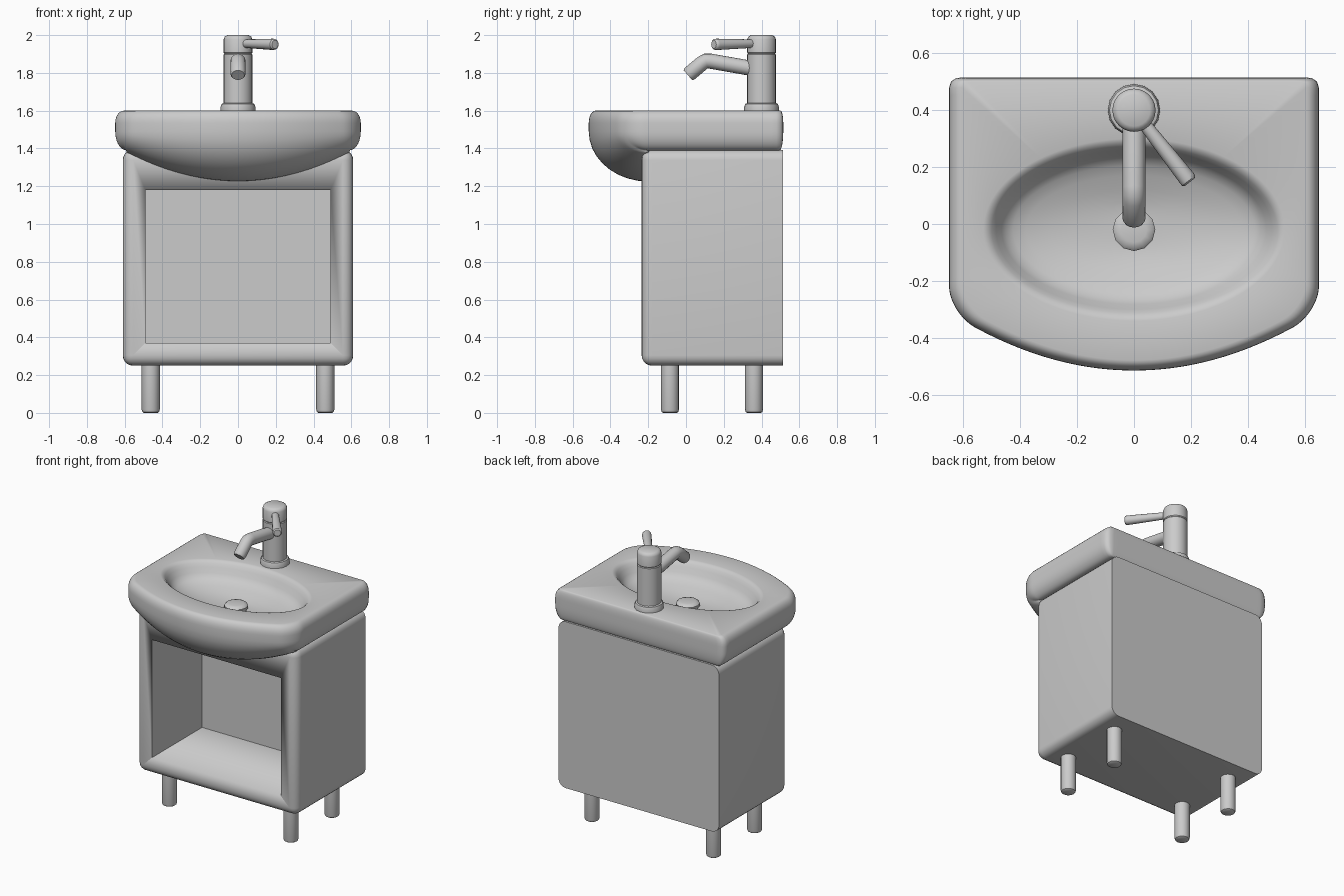
import bpy, bmesh, math
from mathutils import Vector

if "Cube" in bpy.data.objects:
    bpy.data.objects.remove(bpy.data.objects["Cube"])

grey = bpy.data.materials.new("light_grey")
grey.use_nodes = True
GREY = (0.6, 0.6, 0.6, 1)
grey.diffuse_color = GREY
grey.node_tree.nodes["Principled BSDF"].inputs["Base Color"].default_value = GREY


def finish(bm, name, angle=40):
    bmesh.ops.recalc_face_normals(bm, faces=bm.faces)
    mesh = bpy.data.meshes.new(name)
    bm.to_mesh(mesh)
    bm.free()
    mesh.materials.append(grey)
    ob = bpy.data.objects.new(name, mesh)
    bpy.context.collection.objects.link(ob)
    bpy.ops.object.select_all(action='DESELECT')
    ob.select_set(True)
    bpy.context.view_layer.objects.active = ob
    bpy.ops.object.shade_smooth_by_angle(angle=math.radians(angle))
    return ob


def loft(name, rings, angle=40):
    """Skin a list of equal-length point rings and cap both ends."""
    bm = bmesh.new()
    loops = [[bm.verts.new(p) for p in ring] for ring in rings]
    for a, b in zip(loops, loops[1:]):
        for i in range(len(a)):
            j = (i + 1) % len(a)
            bm.faces.new((a[i], a[j], b[j], b[i]))
    bm.faces.new(loops[0])
    bm.faces.new(loops[-1])
    return finish(bm, name, angle)


def turned(name, x, y, profile, sides=16):
    """Lathe a (radius, z) profile about a vertical axis."""
    turns = [math.tau * i / sides for i in range(sides)]
    return loft(name, [[(x + r * math.cos(t), y + r * math.sin(t), z) for t in turns]
                       for r, z in profile])


def tube(name, path, radii, sides=16):
    """Sweep a circle along a path, mitring the bends."""
    pts = [Vector(p) for p in path]
    side = (pts[-1] - pts[0]).cross(Vector((0, 0, 1))).normalized()
    rings = []
    for i, (p, r) in enumerate(zip(pts, radii)):
        d_in = (p - pts[i - 1]).normalized() if i else Vector()
        d_out = (pts[i + 1] - p).normalized() if i + 1 < len(pts) else Vector()
        up = side.cross(d_in + d_out).normalized()
        rings.append([p + r * (side * math.cos(t) + up * math.sin(t))
                      for t in (math.tau * k / sides for k in range(sides))])
    return loft(name, rings)


# Basin: straight back and sides, bowed front
HALF, BACK, CY = 0.65, 0.515, -0.02


def front_y(x):
    return -0.515 + 0.485 * x * x


def inside(x, y):
    r = 0.035 if y > 0 else 0.09
    u = max(abs(x) - HALF + r, 0)
    v = max(y - BACK + r, front_y(x) - y + r, 0)
    return math.hypot(u, v) < r


def outline_point(t):
    lo, hi = 0, 1
    for _ in range(24):
        mid = (lo + hi) / 2
        if inside(mid * math.cos(t), CY + mid * math.sin(t)):
            lo = mid
        else:
            hi = mid
    return lo * math.cos(t), CY + lo * math.sin(t)


def clamp(v, lo, hi):
    return max(lo, min(hi, v))


def blend(p, q, f):
    return p[0] + (q[0] - p[0]) * f, p[1] + (q[1] - p[1]) * f


N = 240
angles = [math.tau * i / N for i in range(N)]
outline = [outline_point(t) for t in angles]
under = [(clamp(x, -0.59, 0.59), clamp(y, -0.2, 0.495)) for x, y in outline]
deck = [(x * 0.93, min(y * 0.93 if y < 0 else y, 0.5)) for x, y in outline]


def under_z(x, y):
    sag = 0.165 * max(0, 1 - (x / 0.61) ** 2)
    return 1.39 - (sag if y < -0.25 else 0)


rings = [[(x * 0.6, y * 0.6, 1.36) for x, y in under]]
STEPS = 9
for k in range(STEPS, -1, -1):      # belly, from below up to the widest line
    a = math.pi / 2 * k / STEPS
    rings.append([(*blend(p, q, 1 - math.cos(a)),
                   1.49 - (1.49 - under_z(*p)) * math.sin(a))
                  for p, q in zip(outline, under)])
for k in range(7):                  # rounded upper rim
    a = math.pi / 2 * k / 6
    rings.append([(*blend(p, q, 1 - math.cos(a)), 1.535 + 0.065 * math.sin(a))
                  for p, q in zip(outline, deck)])
bowl = [(0.53, 0.32, 1.6), (0.515, 0.307, 1.596), (0.5, 0.293, 1.583),
        (0.485, 0.28, 1.562), (0.465, 0.262, 1.53), (0.45, 0.248, 1.51),
        (0.425, 0.225, 1.493), (0.38, 0.19, 1.478), (0.3, 0.14, 1.46),
        (0.2, 0.1, 1.447), (0.08, 0.06, 1.44)]
for a, b, z in bowl:
    ring = []
    for t in angles:
        r = 1 / math.hypot(math.cos(t) / a, math.sin(t) / b)
        ring.append((r * math.cos(t), CY + r * math.sin(t), z))
    rings.append(ring)
loft("basin", rings, 50)


# Cabinet: box with rounded edges except at the back, and an open front
def box_bmesh(x, y0, y1, z0, z1):
    bm = bmesh.new()
    bmesh.ops.create_cube(bm, size=1)
    for v in bm.verts:
        v.co = (v.co.x * 2 * x, y0 if v.co.y < 0 else y1, z0 if v.co.z < 0 else z1)
    return bm


CAB_BACK = 0.513
bm = box_bmesh(0.61, -0.235, CAB_BACK, 0.25, 1.393)
soft = [e for e in bm.edges if any(v.co.y < 0 for v in e.verts)]
bmesh.ops.bevel(bm, geom=soft, offset=0.055, segments=5, profile=0.5, affect='EDGES')
cabinet = finish(bm, "cabinet")
cutter = finish(box_bmesh(0.49, -0.4, 0.31, 0.37, 1.18), "opening_cutter")
cutter.hide_render = True
cutter.hide_viewport = True
cut = cabinet.modifiers.new("opening", 'BOOLEAN')
cut.operation = 'DIFFERENCE'
cut.solver = 'EXACT'
cut.object = cutter
bpy.context.view_layer.objects.active = cabinet
cabinet.select_set(True)
bpy.ops.object.modifier_move_to_index(modifier="opening", index=0)
bpy.ops.object.modifier_apply(modifier="opening")
bpy.data.objects.remove(cutter)

# Legs
for side, sx in (("left", 1), ("right", -1)):
    for place, y in (("front", -0.085), ("back", 0.36)):
        turned(f"{place}_{side}_leg", sx * 0.462, y,
               [(0.036, 0), (0.044, 0.005), (0.048, 0.018), (0.048, 0.27)])

# Drain plug
turned("drain_plug", 0, CY, [(0.06, 1.43), (0.075, 1.45), (0.075, 1.468),
                             (0.066, 1.478), (0.045, 1.483)], 12)

# Tap
TY = 0.4
turned("tap_base", 0, TY, [(0.092, 1.59), (0.092, 1.62), (0.086, 1.636), (0.076, 1.64)])
turned("tap_body", 0, TY, [(0.076, 1.6), (0.076, 1.897), (0.07, 1.903)], 24)
turned("tap_cap", 0, TY, [(0.07, 1.9), (0.076, 1.907), (0.076, 1.978),
                          (0.07, 1.992), (0.056, 2)], 24)
tube("tap_spout", [(0, 0.38, 1.818), (0, 0.13, 1.862), (0, 0.105, 1.863), (0, 0.085, 1.851),
                   (0, 0.018, 1.795), (0, 0.01, 1.788)],
     [0.04, 0.04, 0.04, 0.04, 0.04, 0.034])
tube("tap_handle", [(0.03, 0.36, 1.955), (0.185, 0.162, 1.951), (0.192, 0.152, 1.951),
                    (0.196, 0.147, 1.951)], [0.022, 0.03, 0.029, 0.022])
